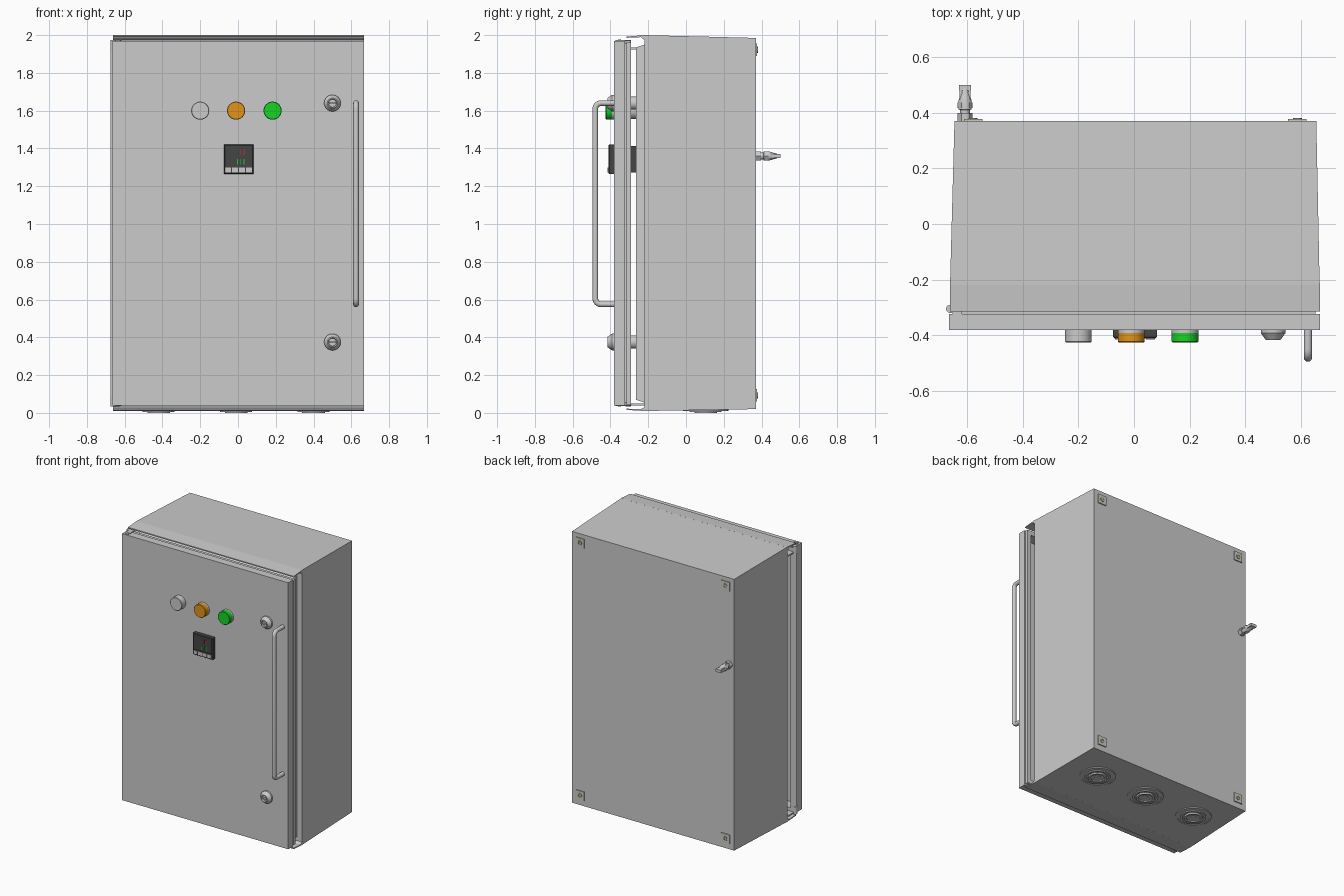
import bpy, bmesh, math
from mathutils import Vector, Matrix

if "Cube" in bpy.data.objects:
    bpy.data.objects.remove(bpy.data.objects["Cube"])

def material(name, r, g, b):
    m = bpy.data.materials.new(name)
    m.diffuse_color = (r, g, b, 1)
    m.use_nodes = True
    m.node_tree.nodes["Principled BSDF"].inputs["Base Color"].default_value = m.diffuse_color
    return m

ORANGE = material("orange_lens", 0.75, 0.30, 0.01)
GREEN = material("green_lens", 0.01, 0.65, 0.02)
RED = material("red_display", 0.8, 0.02, 0.02)
DARK = material("dark_plastic", 0.06, 0.06, 0.06)
BRASS = material("brass", 0.45, 0.38, 0.18)

def finish(bm, name, mat=None, smooth=False):
    bmesh.ops.recalc_face_normals(bm, faces=bm.faces)
    me = bpy.data.meshes.new(name)
    bm.to_mesh(me)
    bm.free()
    ob = bpy.data.objects.new(name, me)
    bpy.context.collection.objects.link(ob)
    if mat:
        me.materials.append(mat)
    if smooth:
        bpy.ops.object.select_all(action='DESELECT')
        ob.select_set(True)
        bpy.context.view_layer.objects.active = ob
        bpy.ops.object.shade_smooth_by_angle(angle=math.radians(35))
    return ob

def skin(bm, rings):
    for a, b in zip(rings, rings[1:]):
        n = len(a)
        for i in range(n):
            bm.faces.new((a[i], a[(i + 1) % n], b[(i + 1) % n], b[i]))
    bm.faces.new(rings[0])
    bm.faces.new(rings[-1])

def loft(name, rects, mat=None):
    """Skin through rectangles (x0, x1, z0, z1, y)."""
    bm = bmesh.new()
    skin(bm, [[bm.verts.new(p) for p in ((x0, y, z0), (x1, y, z0), (x1, y, z1), (x0, y, z1))]
              for x0, x1, z0, z1, y in rects])
    return finish(bm, name, mat)

def box(name, x0, x1, y0, y1, z0, z1, mat=None):
    return loft(name, [(x0, x1, z0, z1, y0), (x0, x1, z0, z1, y1)], mat)

def lathe(name, profile, origin, axis, mat=None, n=32):
    """Revolve (radius, distance) pairs around an axis through origin."""
    q = Vector(axis).to_track_quat('Z', 'Y')
    bm = bmesh.new()
    skin(bm, [[bm.verts.new(Vector(origin) + q @ Vector((r * math.cos(2 * math.pi * i / n),
                                                         r * math.sin(2 * math.pi * i / n), t)))
               for i in range(n)] for r, t in profile])
    return finish(bm, name, mat, n > 8)

def prism_x(name, pts, x0, x1):
    """Extrude a (y, z) outline along x."""
    bm = bmesh.new()
    skin(bm, [[bm.verts.new((x, y, z)) for y, z in pts] for x in (x0, x1)])
    return finish(bm, name)

FRONT, BACK, DOWN = (0, -1, 0), (0, 1, 0), (0, 0, -1)

# Tapered hollow body with a raised collar around the opening
loft("cabinet_body", [
    (-.645, .655, .02, 1.985, .37), (-.661, .667, .01, 2.0, -.22),
    (-.621, .627, .055, 1.95, -.22), (-.613, .619, .07, 1.935, -.265),
    (-.603, .609, .08, 1.925, -.265), (-.609, .615, .07, 1.94, -.21),
    (-.651, .657, .02, 1.99, -.21), (-.636, .646, .03, 1.975, .36)])

# Rain lips above and below the opening
prism_x("top_lip", [(-.21, 2.0), (-.22, 2.0), (-.315, 1.992), (-.315, 1.984),
                    (-.305, 1.986), (-.24, 1.989), (-.22, 1.975), (-.21, 1.975)], -.661, .668)
prism_x("bottom_lip", [(-.21, .01), (-.22, .01), (-.315, .016), (-.315, .024),
                       (-.305, .022), (-.24, .02), (-.22, .03), (-.21, .03)], -.661, .668)

# Hollow door with a grooved edge and return flange
X0, X1 = -.664, .668
loft("door", [
    (X0, X1, .04, 1.97, -.38), (X0, X1, .04, 1.97, -.323),
    (X0 + .015, X1 - .015, .055, 1.955, -.323), (X0 + .015, X1 - .015, .055, 1.955, -.315),
    (X0, X1 - .002, .045, 1.962, -.315), (X0, X1 - .002, .045, 1.962, -.292),
    (X0 + .03, X1 - .03, .075, 1.93, -.292), (X0 + .03, X1 - .03, .075, 1.93, -.37)])

# Hinge rod, knuckles and leaves on the left edge
lathe("hinge_rod", [(.010, 0), (.010, 1.91)], (-.665, -.305, 1.96), DOWN, n=16)
for tag, z, zl in (("top", 1.975, 1.97), ("bottom", .09, .036)):
    lathe(tag + "_hinge_knuckle", [(.015, 0), (.015, .055)], (-.66, -.305, z), DOWN, n=24)
    box(tag + "_hinge_leaf", -.652, -.618, -.36, -.29, zl, zl + .005)
    lathe(tag + "_hinge_leaf_end", [(.017, 0), (.017, .005)], (-.635, -.355, zl + .005), DOWN)
    lathe(tag + "_hinge_screw", [(.009, 0), (.008, .009)], (-.635, -.352, zl + .007), DOWN)
    box(tag + "_hinge_bracket", -.66, -.60, -.292, -.215, z - .05, z - .04)

# Bent tube handle
cu = bpy.data.curves.new("door_handle", 'CURVE')
cu.dimensions = '3D'
cu.bevel_depth, cu.bevel_resolution, cu.use_fill_caps = .015, 4, True
path = [(-.375, 1.64)]
for cz, a0 in ((1.61, 90), (.605, 180)):
    for i in range(7):
        a = math.radians(a0 + 15 * i)
        path.append((-.45 + .03 * math.cos(a), cz + .03 * math.sin(a)))
path.append((-.375, .575))
sp = cu.splines.new('POLY')
sp.points.add(len(path) - 1)
for p, (y, z) in zip(sp.points, path):
    p.co = (.625, y, z, 1)
sp.use_smooth = True
bpy.context.collection.objects.link(bpy.data.objects.new("door_handle", cu))

# Door locks
for tag, z in (("upper", 1.64), ("lower", .375)):
    o = (.5, -.38, z)
    lathe(tag + "_lock", [(.035, -.115), (.035, 0), (.044, 0), (.044, .012), (.027, .036),
                          (.022, .036), (.020, .026), (.001, .026)], o, FRONT)
    box(tag + "_lock_key_bar", .482, .518, -.414, -.40, z - .005, z + .005)

# Indicator lamps
for tag, x, mat in (("white", -.20, None), ("orange", -.01, ORANGE), ("green", .183, GREEN)):
    o = (x, -.38, 1.6)
    lathe(tag + "_lamp_base", [(.045, -.115), (.045, 0), (.048, 0), (.048, .012)], o, FRONT)
    lathe(tag + "_lamp_lens", [(.048, .010), (.048, .042), (.045, .045)], o, FRONT, mat)

# Temperature controller with display bars and buttons
box("controller_housing", -.066, .070, -.39, -.265, 1.272, 1.412, DARK)
loft("controller_bezel", [(-.075, .082, 1.265, 1.42, -.38), (-.075, .082, 1.265, 1.42, -.406),
                          (-.070, .077, 1.27, 1.415, -.411), (-.066, .073, 1.306, 1.411, -.411),
                          (-.066, .073, 1.306, 1.411, -.408)], DARK)
for i in range(4):
    x = -.068 + i * .037
    box("controller_button_%d" % (i + 1), x, x + .032, -.415, -.409, 1.273, 1.299)
for i, x in enumerate((-.005, .012, .030)):
    box("green_display_bar_%d" % (i + 1), x, x + .004, -.410, -.407, 1.315, 1.345, GREEN)
    if i:
        box("red_display_bar_%d" % i, x, x + .004, -.410, -.407, 1.365, 1.395, RED)

# Rear mounting plates with studs
for i, (x, z) in enumerate([(x, z) for x in (-.578, .587) for z in (.0925, 1.9225)]):
    box("mount_plate_%d" % (i + 1), x - .033, x + .033, .365, .377, z - .033, z + .033)
    lathe("mount_stud_%d" % (i + 1), [(.016, 0), (.016, .004), (.008, .004), (.008, .001)],
          (x, .376, z), BACK, BRASS, 20)

# Rear cable gland with hex nuts and a two-jaw clamp
g = (-.607, .37, 1.36)
lathe("gland_hex_nut", [(.027, 0), (.027, .028)], g, BACK, n=6)
lathe("gland_body", [(.018, .02), (.018, .04), (.024, .042), (.024, .07), (.02, .085),
                     (.014, .105), (.010, .12), (.010, .126)], g, BACK)
lathe("gland_dome_nut", [(.027, .046), (.027, .066)], g, BACK, n=6)
box("gland_clamp", -.627, -.587, .44, .475, 1.349, 1.371)
box("gland_clamp_tip", -.629, -.585, .48, .499, 1.35, 1.37)
for s in (-1, 1):
    box("gland_clamp_jaw", -.607 + s * .0155 - .004, -.607 + s * .0155 + .004, .47, .485, 1.352, 1.368)

# Ringed knockouts in the floor
for i, x in enumerate((-.42, -.01, .4)):
    lathe("floor_knockout_%d" % (i + 1),
          [(.12, -.02), (.12, -.010), (.105, -.010), (.105, -.013), (.085, -.013), (.085, -.006),
           (.07, -.006), (.07, -.011), (.06, -.011), (.06, 0), (.045, 0), (.045, -.008),
           (.02, -.008), (.02, -.004), (.001, -.004)], (x, .104, 0), DOWN, n=40)
